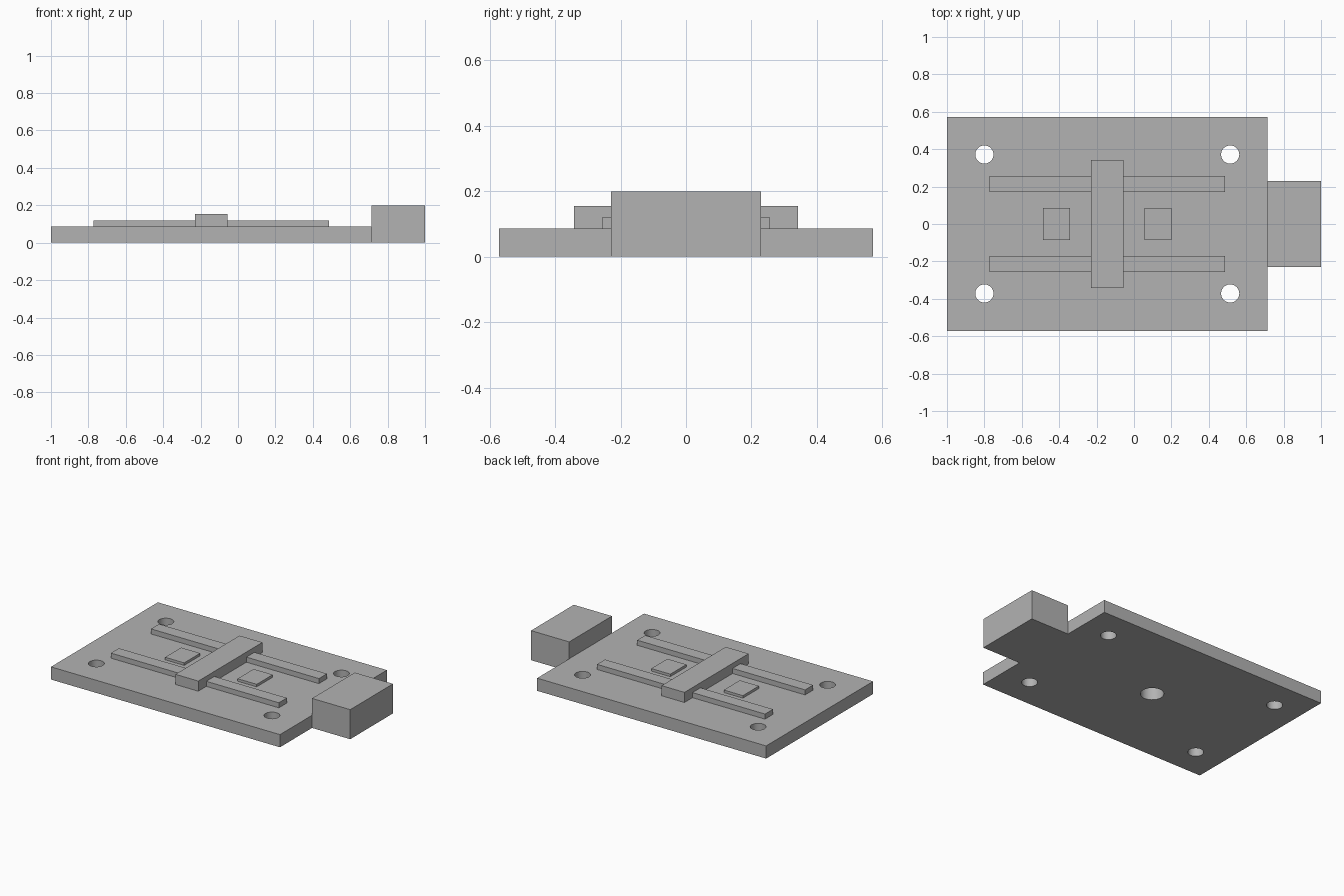
import bpy

default = bpy.data.objects.get("Cube")
if default:
    bpy.data.objects.remove(default, do_unlink=True)

U = 2 / 70          # the model is 70 units long
CX = -5             # plate centre along x, in units

grey = bpy.data.materials.new("plain_grey")
grey.use_nodes = True
colour = (0.45, 0.45, 0.45, 1)
grey.diffuse_color = colour
bsdf = next(n for n in grey.node_tree.nodes if n.type == "BSDF_PRINCIPLED")
bsdf.inputs["Base Color"].default_value = colour


def box(name, x, y, z, size):
    """Box centred on x, y with its base at z, in units from the plate centre."""
    bpy.ops.mesh.primitive_cube_add(
        size=1, location=((CX + x) * U, y * U, (z + size[2] / 2) * U))
    ob = bpy.context.object
    ob.name = name
    ob.scale = [s * U for s in size]
    bpy.ops.object.transform_apply(location=False, rotation=False, scale=True)
    ob.data.materials.append(grey)
    return ob


def drill(target, x, y, radius):
    """Cut a round hole through the target."""
    bpy.ops.mesh.primitive_cylinder_add(
        vertices=48, radius=radius * U, depth=20 * U,
        location=((CX + x) * U, y * U, 0))
    cutter = bpy.context.object
    cutter.hide_render = True
    cutter.data.materials.append(grey)
    mod = target.modifiers.new("hole", "BOOLEAN")
    mod.operation = "DIFFERENCE"
    mod.solver = "EXACT"
    mod.object = cutter
    bpy.ops.object.select_all(action="DESELECT")
    target.select_set(True)
    bpy.context.view_layer.objects.active = target
    bpy.ops.object.modifier_apply(modifier=mod.name)
    bpy.data.objects.remove(cutter, do_unlink=True)


# Base plate with corner holes and a central hole under the bridge
TOP = 3
plate = box("base_plate", 0, 0, 0, (60, 40, TOP))
for sx in (-1, 1):
    for sy in (-1, 1):
        drill(plate, sx * 23, sy * 13, 1.7)
drill(plate, 0, 0, 2.5)
bpy.ops.object.shade_smooth_by_angle()

# Long rails
for side, sy in (("front", -1), ("back", 1)):
    box(side + "_rail", 0, sy * 7.5, TOP, (44, 3, 1.2))

# Cross bridge over the rails
box("cross_bridge", 0, 0, TOP, (6, 24, 2.4))

# Small pads on either side of the bridge
for side, sx in (("right", -1), ("left", 1)):
    box(side + "_pad", sx * 9.5, 0, TOP, (5, 6, 0.6))

# End block
box("end_block", 35, 0, 0, (10, 16, 7))
